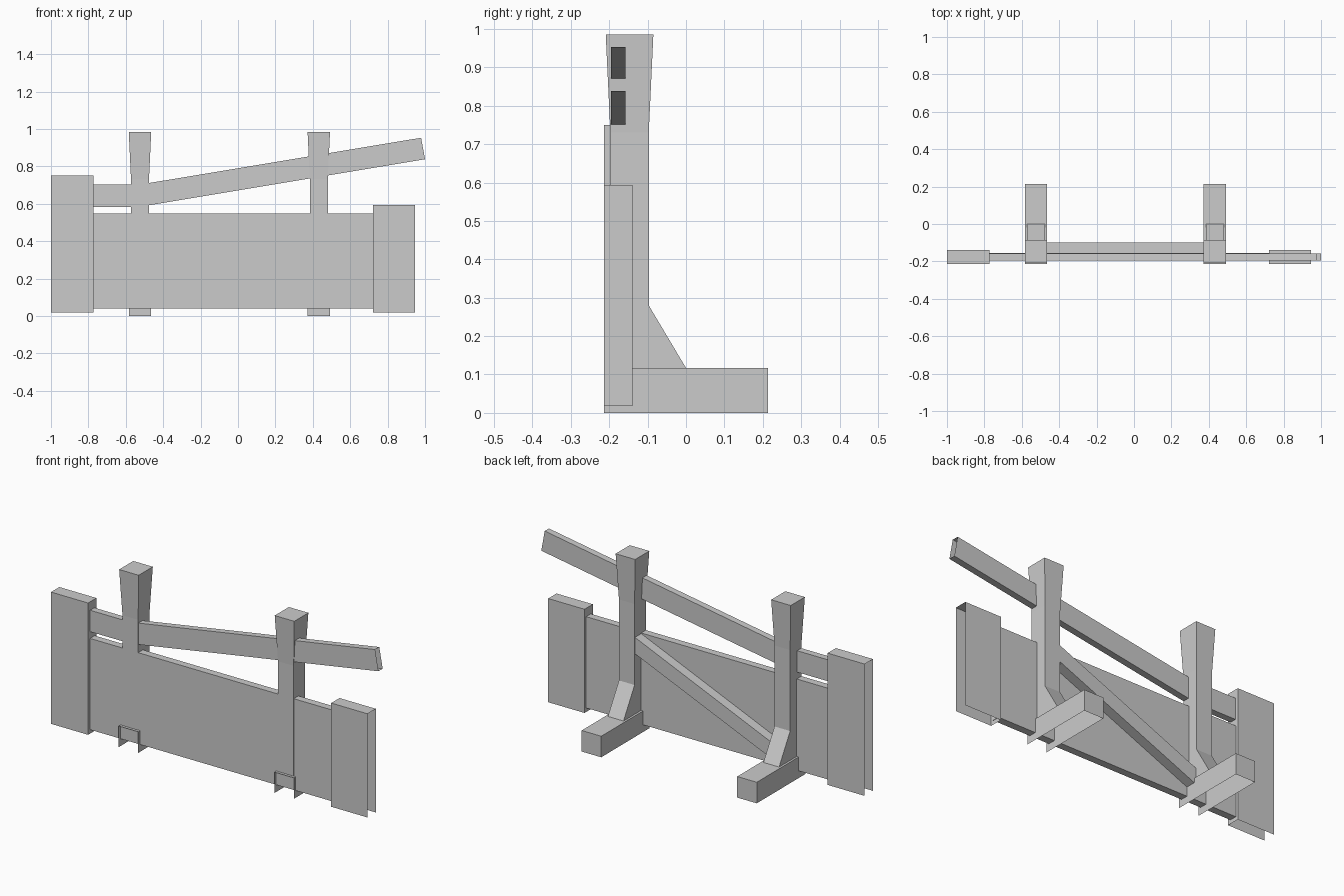
import bpy, bmesh
from mathutils import Vector

cube = bpy.data.objects.get("Cube")
if cube:
    bpy.data.objects.remove(cube, do_unlink=True)

grey = bpy.data.materials.new("plain_grey")
grey.use_nodes = True
grey.diffuse_color = (0.6, 0.6, 0.6, 1)
grey.node_tree.nodes["Principled BSDF"].inputs["Base Color"].default_value = (0.6, 0.6, 0.6, 1)

DIRS = {"+x": (1, 0, 0), "-x": (-1, 0, 0), "+y": (0, 1, 0),
        "-y": (0, -1, 0), "+z": (0, 0, 1), "-z": (0, 0, -1)}


def loft(name, rings, open_sides=()):
    """Join matching rings of points, cap the ends, leave the named sides open."""
    bm = bmesh.new()
    loops = [[bm.verts.new(p) for p in ring] for ring in rings]
    for a, b in zip(loops, loops[1:]):
        for i in range(len(a)):
            j = (i + 1) % len(a)
            bm.faces.new((a[i], a[j], b[j], b[i]))
    bm.faces.new(loops[0])
    bm.faces.new(loops[-1])
    bmesh.ops.recalc_face_normals(bm, faces=bm.faces)
    bm.normal_update()
    gone = [f for f in bm.faces
            if any(f.normal.dot(Vector(DIRS[s])) > 0.9 for s in open_sides)]
    bmesh.ops.delete(bm, geom=gone, context='FACES')
    mesh = bpy.data.meshes.new(name)
    bm.to_mesh(mesh)
    bm.free()
    mesh.materials.append(grey)
    obj = bpy.data.objects.new(name, mesh)
    bpy.context.collection.objects.link(obj)
    return obj


def rect(x0, x1, y0, y1, z):
    return [(x0, y0, z), (x1, y0, z), (x1, y1, z), (x0, y1, z)]


def box(name, x, y, z, open_sides=()):
    return loft(name, [rect(*x, *y, z[0]), rect(*x, *y, z[1])], open_sides)


def plank(name, outline, y, open_sides=()):
    """Front outline (x, z) given depth along y."""
    return loft(name, [[(px, d, pz) for px, pz in outline] for d in y], open_sides)


# Long front panel and its end boards, whose outer ends and undersides are open
box("front_panel", (-0.775, 0.725), (-0.196, -0.155), (0.04, 0.547))
box("tall_end_board", (-1, -0.772), (-0.213, -0.14), (0.018, 0.75), ("-x", "-z"))
box("short_end_board", (0.722, 0.945), (-0.213, -0.14), (0.018, 0.594), ("+x", "-z"))

# Top rail: level, then bent upwards inside the first post, open at its far end
plank("top_rail",
      [(-0.775, 0.584), (-0.524, 0.584), (1, 0.838),
       (0.979, 0.953), (-0.524, 0.703), (-0.775, 0.703)],
      (-0.195, -0.158), ("+x", "-x"))

# Diagonal brace behind the panel
plank("diagonal_brace",
      [(-0.49, 0.08), (0.39, 0.455), (0.39, 0.546), (-0.49, 0.17)],
      (-0.155, -0.1))

# Flared posts with sloped gussets on open-bottomed feet
for side, cx in (("right", -0.524), ("left", 0.432)):
    w, flare = 0.048, 0.06
    loft(side + "_post",
         [rect(cx - w, cx + w, -0.197, -0.097, 0.117),
          rect(cx - w, cx + w, -0.197, -0.097, 0.73),
          rect(cx - flare, cx + flare, -0.209, -0.085, 0.985)], ("-z",))
    loft(side + "_gusset",
         [[(x, -0.097, 0.117), (x, 0, 0.117), (x, -0.097, 0.28)]
          for x in (cx - w, cx + w)], ("-z", "-y"))
    box(side + "_foot", (cx - flare, cx + flare), (-0.213, 0.213), (0, 0.117),
        ("-y", "-z"))
